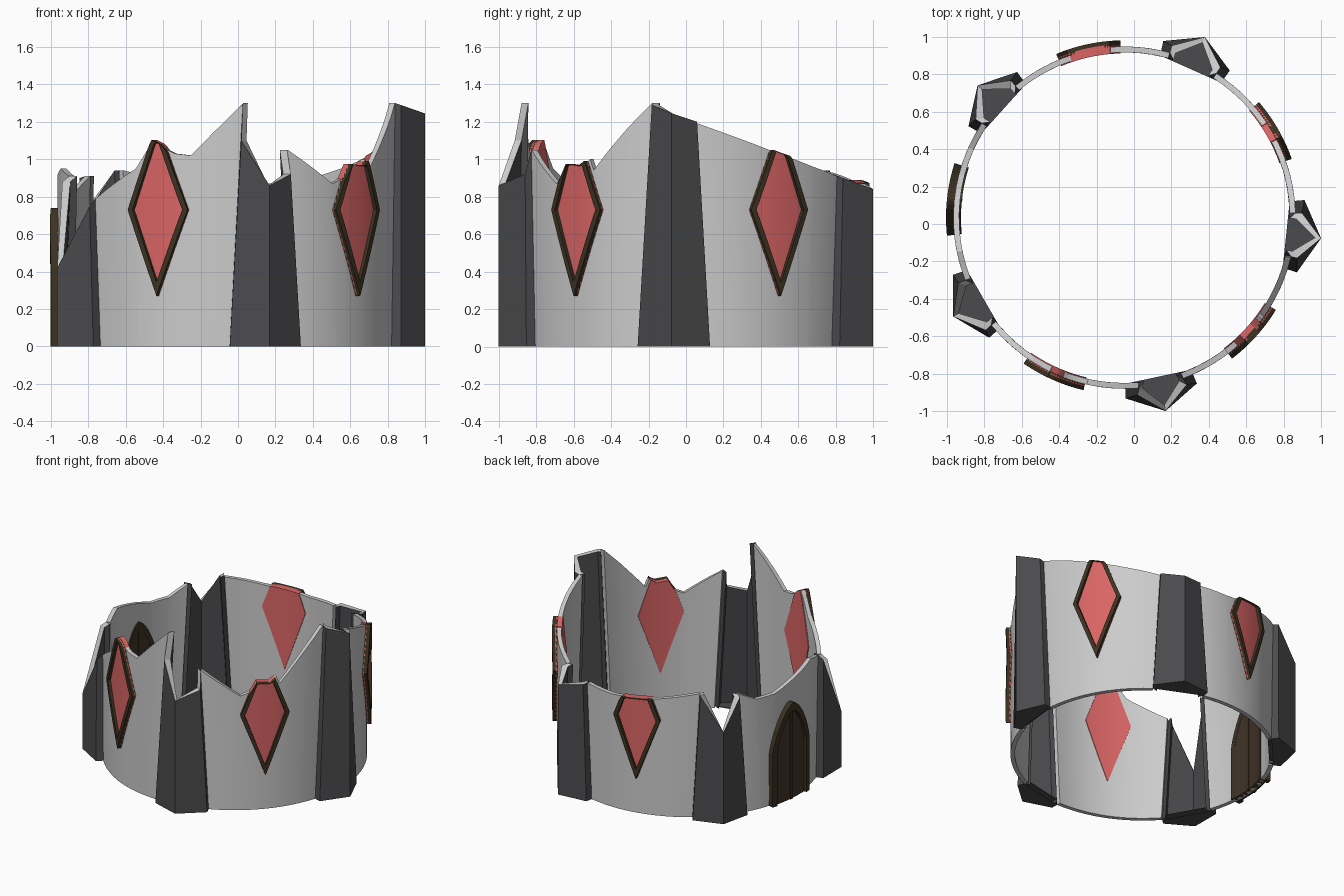
import bpy, bmesh, math
from mathutils import Vector

if "Cube" in bpy.data.objects:
    bpy.data.objects.remove(bpy.data.objects["Cube"])

CX, CY = -0.051, 0.034          # ring centre
RO, RI = 0.915, 0.884           # wall faces


def mat(name, c):
    m = bpy.data.materials.new(name)
    m.diffuse_color = (*c, 1)
    m.use_nodes = True
    m.node_tree.nodes["Principled BSDF"].inputs["Base Color"].default_value = m.diffuse_color
    return m


STONE = mat("light_stone", (0.6, 0.6, 0.6))
DARK = mat("dark_stone", (0.07, 0.07, 0.075))
RED = mat("red_glass", (0.70, 0.13, 0.13))
TRIM = mat("dark_trim", (0.045, 0.032, 0.015))
WOOD = mat("door_wood", (0.055, 0.035, 0.022))


def pt(deg, r, z):
    a = math.radians(deg)
    return Vector((CX + r * math.cos(a), CY + r * math.sin(a), z))


def lerp_table(table, x):
    for (a, ha), (b, hb) in zip(table, table[1:]):
        if a <= x <= b:
            return ha + (hb - ha) * (x - a) / (b - a)
    return table[0][1] if x < table[0][0] else table[-1][1]


def half_width(z):
    """Half angle of a buttress, narrowing upward."""
    return 11.6 - 3.4 * z


def slab(name, runs, side, top=None, caps=()):
    """Solid strips; each column is (outer bottom, outer top, inner bottom, inner top)."""
    bm = bmesh.new()
    for cols in runs:
        vs = [[bm.verts.new(p) for p in c] for c in cols]
        for a, b in zip(vs, vs[1:]):
            bm.faces.new((a[0], b[0], b[1], a[1]))
            bm.faces.new((b[2], a[2], a[3], b[3]))
            bm.faces.new((a[2], b[2], b[0], a[0]))
            bm.faces.new((a[1], b[1], b[3], a[3])).material_index = 1
        for e in (vs[0], vs[-1]):
            bm.faces.new((e[0], e[1], e[3], e[2]))
    for poly in caps:
        bm.faces.new([bm.verts.new(p) for p in poly])
    bmesh.ops.remove_doubles(bm, verts=bm.verts, dist=0.0005)
    bmesh.ops.recalc_face_normals(bm, faces=bm.faces)
    me = bpy.data.meshes.new(name)
    bm.to_mesh(me)
    bm.free()
    me.materials.append(side)
    me.materials.append(top or side)
    ob = bpy.data.objects.new(name, me)
    bpy.context.collection.objects.link(ob)
    bpy.context.view_layer.objects.active = ob
    ob.select_set(True)
    bpy.ops.object.shade_smooth_by_angle(angle=math.radians(25))
    ob.select_set(False)


# Broken top edge of the walls: angle, height
BAYS = {
    30: [(2, 1.19), (15, 1.115), (30, 1.03), (45, .96), (58, .91)],
    102: [(74, .87), (89, .86), (112, .89), (130, .94)],
    174: [(146, .91), (155, .84), (165, .84), (174, .88), (192, .95), (202, .91)],
    246: [(218, .79), (237, .95), (244, 1.1), (247, 1.08), (249, 1.05),
          (252, 1.03), (257.5, 1.02), (274.5, 1.3)],
    318: [(290, 1.05), (307, .87), (312, .9), (314.4, .97), (320, .96), (323.5, 1.0),
          (325, .94), (330, 1.03), (338, 1.17), (346, 1.3)],
}
# Buttress tops: first corner, ridge, second corner
BUTTRESSES = {-6: (1.29, 1.245, 1.2), 66: (.9, .84, .87), 138: (.94, .70, .9),
              210: (.88, .42, .75), 282: (1.1, .86, .92)}


def wall_column(mid, u, h):
    lo, hi = mid + u * (36 - half_width(0)), mid + u * (36 - half_width(h))
    return pt(lo, RO, 0), pt(hi, RO, h), pt(lo, RI, 0), pt(hi, RI, h)


# Curved wall sections
for i, (mid, table) in enumerate(BAYS.items()):
    us = {round(-1 + k / 6, 3) for k in range(13)}
    us |= {round(max(-1, min(1, (a - mid) / 28.3)), 3) for a, _ in table}
    cols = [wall_column(mid, u, lerp_table(table, mid + u * 28.3)) for u in sorted(us)]
    slab(f"wall_{i + 1}", [cols], STONE)

# Hollow ridged buttresses between the walls
for i, (mid, (ca, ridge, cb)) in enumerate(BUTTRESSES.items()):
    ja = BAYS[(mid - 36) % 360][-1][1]
    jb = BAYS[(mid + 36) % 360][0][1]
    cols = []
    for s, r, h in ((-1, RO, ja), (-1, .967, ca), (0, 1.057, ridge), (1, .967, cb), (1, RO, jb)):
        def at(z, inner):
            w = half_width(z) - (1.9 if inner else 0)
            rr = r - (0.033 if inner else 0) - (0.015 * z if r == .967 else 0)
            return pt(mid + s * w, rr, z)
        cols.append((at(0, 0), at(h, 0), at(0, 1), at(h, 1)))
    foot = [c[0] for c in cols]
    sill = [c[2] + Vector((0, 0, .02)) for c in cols]
    slab(f"buttress_{i + 1}", [cols], DARK, STONE, (foot, sill))


def band(mid, lo, hi, half, r0, r1, n=24, centre=0.0):
    """Strip over the wall between two height curves, trimmed at the broken edge."""
    cols = []
    for k in range(n + 1):
        x = centre - half + 2 * half * k / n
        a = mid + math.degrees(math.asin(x / 0.93))
        z1 = min(hi(x), lerp_table(BAYS[mid], a) + .004)
        z0 = min(lo(x), z1)
        cols.append((pt(a, r1, z0), pt(a, r1, z1), pt(a, r0, z0), pt(a, r0, z1)))
    return cols


def kite(half, bottom, top, zm=.73):
    f = lambda x: max(0, 1 - abs(x) / half)
    return (lambda x: zm - (zm - bottom) * f(x)), (lambda x: zm + (top - zm) * f(x))


# Kite windows with raised frames
for i, mid in enumerate((30, 102, 246, 318)):
    olo, ohi = kite(.172, .27, 1.19)
    ilo, ihi = kite(.142, .345, 1.12)
    slab(f"window_pane_{i + 1}", [band(mid, olo, ohi, .172, RI - .006, RO + .012)], RED)
    slab(f"window_frame_{i + 1}", [band(mid, olo, ilo, .172, RO - .004, .948),
                                   band(mid, ihi, ohi, .172, RO - .004, .948)], TRIM)


def arch(half, spring, top):
    return lambda x: spring + (top - spring) * max(0, 1 - (abs(x) / half) ** 1.6) ** .75


# Arched door with frame
ground = lambda x: 0.0
outer, inner = arch(.19, .40, .74), arch(.15, .40, .68)
slab("door", [band(174, ground, inner, .152, RI - .008, .932)], WOOD)
slab("door_frame", [band(174, inner, outer, .152, RI - .01, .954),
                    band(174, ground, outer, .02, RI - .01, .954, 4, -.17),
                    band(174, ground, outer, .02, RI - .01, .954, 4, .17)], TRIM)
# Centre plank strip on the door
slab("door_strip", [band(174, ground, inner, .012, RI - .012, .938, 2)], TRIM)
